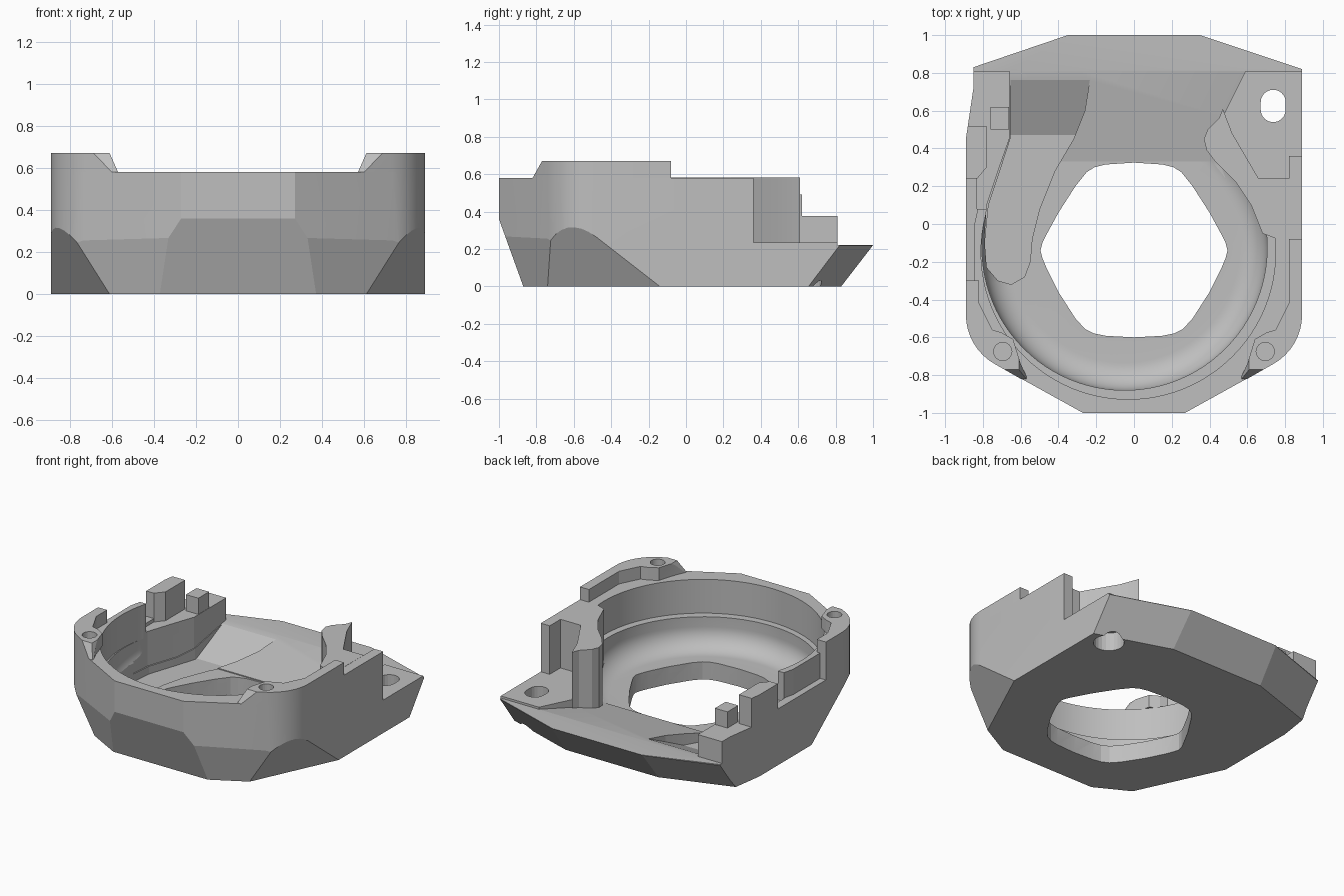
import bpy, bmesh, math
from mathutils import Vector

if "Cube" in bpy.data.objects:
    bpy.data.objects.remove(bpy.data.objects["Cube"])

grey = bpy.data.materials.new("plain grey")
grey.diffuse_color = (0.52, 0.52, 0.52, 1)
grey.use_nodes = True
grey.node_tree.nodes["Principled BSDF"].inputs["Base Color"].default_value = grey.diffuse_color


def finish(bm, name):
    bmesh.ops.recalc_face_normals(bm, faces=bm.faces[:])
    me = bpy.data.meshes.new(name)
    bm.to_mesh(me)
    bm.free()
    me.materials.append(grey)
    ob = bpy.data.objects.new(name, me)
    bpy.context.collection.objects.link(ob)
    return ob


def trim(bm, planes):
    """Cut a closed mesh by planes (point, outward normal) and cap it."""
    bmesh.ops.recalc_face_normals(bm, faces=bm.faces[:])
    for co, no in planes:
        g = bm.verts[:] + bm.edges[:] + bm.faces[:]
        bmesh.ops.bisect_plane(bm, geom=g, plane_co=co, plane_no=Vector(no).normalized(),
                               clear_outer=True, dist=1e-5)
        edges = [e for e in bm.edges if e.is_boundary]
        if edges:
            bmesh.ops.holes_fill(bm, edges=edges, sides=0)


def prism(name, pts, z0, z1, planes=()):
    bm = bmesh.new()
    f = bm.faces.new([bm.verts.new((x, y, z0)) for x, y in pts])
    r = bmesh.ops.extrude_face_region(bm, geom=[f])
    for v in r["geom"]:
        if isinstance(v, bmesh.types.BMVert):
            v.co.z = z1
    trim(bm, planes)
    return finish(bm, name)


def circle(cx, cy, r, n=24):
    return [(cx + r * math.cos(2 * math.pi * i / n), cy + r * math.sin(2 * math.pi * i / n)) for i in range(n)]


def slot(cx, cy, r, h):
    return [(cx + r * math.cos(a), cy + r * math.sin(a) + (h if i < 12 else -h))
            for i in range(24) for a in [math.pi * (i % 12) / 11 + (math.pi if i > 11 else 0)]]


def lathe(name, prof, cx, cy, planes=(), n=96):
    bm = bmesh.new()
    rings = [[bm.verts.new((x, y, z)) for x, y in circle(cx, cy, r, n)] for r, z in prof]
    for a, b in zip(rings, rings[1:]):
        for i in range(n):
            bm.faces.new((a[i], a[(i + 1) % n], b[(i + 1) % n], b[i]))
    bm.faces.new(rings[0])
    bm.faces.new(rings[-1])
    trim(bm, planes)
    return finish(bm, name)


def cut(target, cutter, keep=False):
    m = target.modifiers.new("cut", "BOOLEAN")
    m.operation, m.solver, m.object = "DIFFERENCE", "EXACT", cutter
    bpy.context.view_layer.objects.active = target
    bpy.ops.object.modifier_apply(modifier=m.name)
    if not keep:
        bpy.data.objects.remove(cutter)


# Outer housing block with slanted underside facets
arc = [math.radians(-61 + 61 * i / 8) for i in range(9)]
corner = [(0.59 + 0.3 * math.cos(a), -0.48 + 0.3 * math.sin(a)) for a in arc]
right = [(0.27, -1)] + corner + [(0.89, 0.82), (0.35, 1)]
left = [(-0.35, 1), (-0.85, 0.83), (-0.85, 0.72), (-0.89, 0.45)] + \
       [(-x, y) for x, y in reversed(corner)] + [(-0.27, -1)]
planes = [((0, -0.87, 0), (0, -0.36, -0.13)), ((0, 0.83, 0), (0, 0.22, -0.17))]
for s in (-1, 1):
    planes += [((s * 0.89, -0.14, 0), (s * 0.6, -0.28, -0.36)),
               ((s * 0.35, 0.835, 0), (s * 0.316, 0.949, -0.72)),
               ((s * 0.61, -0.74, 0), (s * 0.48, -0.88, -0.244))]
body = prism("housing", right + left, 0, 0.58, planes)

# Round bowl with filleted floor, and wider ledge above it
fillet = [(0.61 + 0.145 * math.sin(a), 0.27 - 0.145 * math.cos(a)) for a in [math.pi / 24 * i for i in range(13)]]
cut(body, lathe("bowl", [(0.3, 0.125)] + fillet + [(0.755, 1)], -0.05, -0.125, [((0, 0.33, 0), (0, 1, 0))]))
cut(body, lathe("ledge", [(0.78, 0.34), (0.78, 1)], -0.03, -0.148))

# Outlet channel rising to the back lip
channel = [(-0.66, 0.95), (-0.66, 0.45), (-0.72, 0.28), (-0.78, 0.1), (-0.79, -0.05), (0.3, -0.05),
           (0.5, 0.2), (0.42, 0.42), (0.47, 0.57), (0.59, 0.81), (0.62, 0.95)]
cut(body, prism("channel", channel, 0.13, 1, [((0, 0.32, 0.13), (0, 0.09, -0.49))]))

# Sunken groove along the left side
groove = [(-0.655, 0.85), (-0.655, 0.45), (-0.71, 0.28), (-0.77, 0.1), (-0.79, -0.1), (-0.78, -0.23),
          (-0.72, -0.3), (-0.65, -0.32), (-0.58, -0.28), (-0.55, -0.2), (-0.54, -0.08), (-0.5, 0.08),
          (-0.42, 0.28), (-0.32, 0.45), (-0.26, 0.6), (-0.22, 0.85)]
cut(body, prism("groove", groove, 0.075, 1, [((0, 0.47, 0.075), (0, 0.14, -0.3))]))

# Central rounded six-sided opening
half = [(0.15, 0.315), (0.21, 0.3), (0.25, 0.275), (0.31, 0.2), (0.4, 0.06), (0.46, -0.05), (0.485, -0.1),
        (0.495, -0.14), (0.485, -0.18), (0.46, -0.24), (0.4, -0.36), (0.31, -0.5), (0.26, -0.555), (0.21, -0.58),
        (0.15, -0.592)]
opening = [(0, 0.325)] + half + [(0, -0.6)] + [(-x, y) for x, y in reversed(half)]
cut(body, prism("opening", opening, -0.1, 0.5))

# Back lip, right plate and left wall steps
cut(body, prism("lip_cut", [(-1, 0.81), (1, 0.81), (1, 1.1), (-1, 1.1)], 0.22, 1))
cut(body, prism("plate_cut", [(0.38, 0.9), (0.38, 0.45), (0.5, 0.5), (0.66, 0.24), (0.82, 0.24), (0.82, 0.36),
                              (1, 0.36), (1, 0.9)], 0.235, 1))
cut(body, prism("block_cut", [(-1, 0.9), (-1, 0.52), (-0.78, 0.52), (-0.78, 0.3), (-0.83, 0.24), (-0.83, 0.08),
                              (-0.55, 0.08), (-0.55, 0.9)], 0.375, 1))
cut(body, prism("left_gap", [(-1, -0.3), (-0.845, -0.3), (-0.845, 0), (-0.79, 0.24), (-1, 0.24)], 0.4, 1))

# Slot hole with a counterbore underneath
cut(body, prism("slot", slot(0.737, 0.625, 0.066, 0.02), -0.1, 0.5))
cut(body, prism("counterbore", circle(0.737, 0.625, 0.1), -0.1, 0.13))

# Raised front corners with screw bosses
parts = [body]
for s, label, yend in ((1, "right", -0.08), (-1, "left", -0.3)):
    outline = [(0.89, yend)] + corner[::-1] + [(0.55, -0.848), (0.6, -0.74), (0.64, -0.61), (0.7, -0.575),
                                               (0.75, -0.56), (0.82, -0.42), (0.82, yend)]
    ob = prism(label + "_raised_corner", [(s * x, y) for x, y in outline], 0.58, 0.67,
               [((s * 0.57, 0, 0.58), (-s * 0.09, 0, 0.04)), ((0, -0.82, 0.58), (0, -0.09, 0.05))])
    hole = prism("screw_hole", circle(s * 0.695, -0.675, 0.048), 0.4, 1)
    cut(ob, hole, keep=True)
    cut(body, hole)
    parts.append(ob)

# Tongue ridge between the channel and the right plate
ridge = [(0.37, 0.45), (0.385, 0.39), (0.43, 0.33), (0.54, 0.22), (0.62, 0.1), (0.68, -0.05), (0.76, -0.08),
         (0.82, 0.0), (0.82, 0.24), (0.66, 0.24), (0.52, 0.48), (0.47, 0.61), (0.45, 0.56), (0.39, 0.5)]
parts.append(prism("tongue_ridge", ridge, 0.11, 0.581))

# Small cube on the left block
parts.append(prism("locating_cube", [(-0.76, 0.5), (-0.662, 0.5), (-0.662, 0.62), (-0.76, 0.62)], 0.37, 0.49))

for ob in parts:
    bpy.ops.object.select_all(action="DESELECT")
    ob.select_set(True)
    bpy.context.view_layer.objects.active = ob
    bpy.ops.object.shade_smooth_by_angle(angle=math.radians(12))
